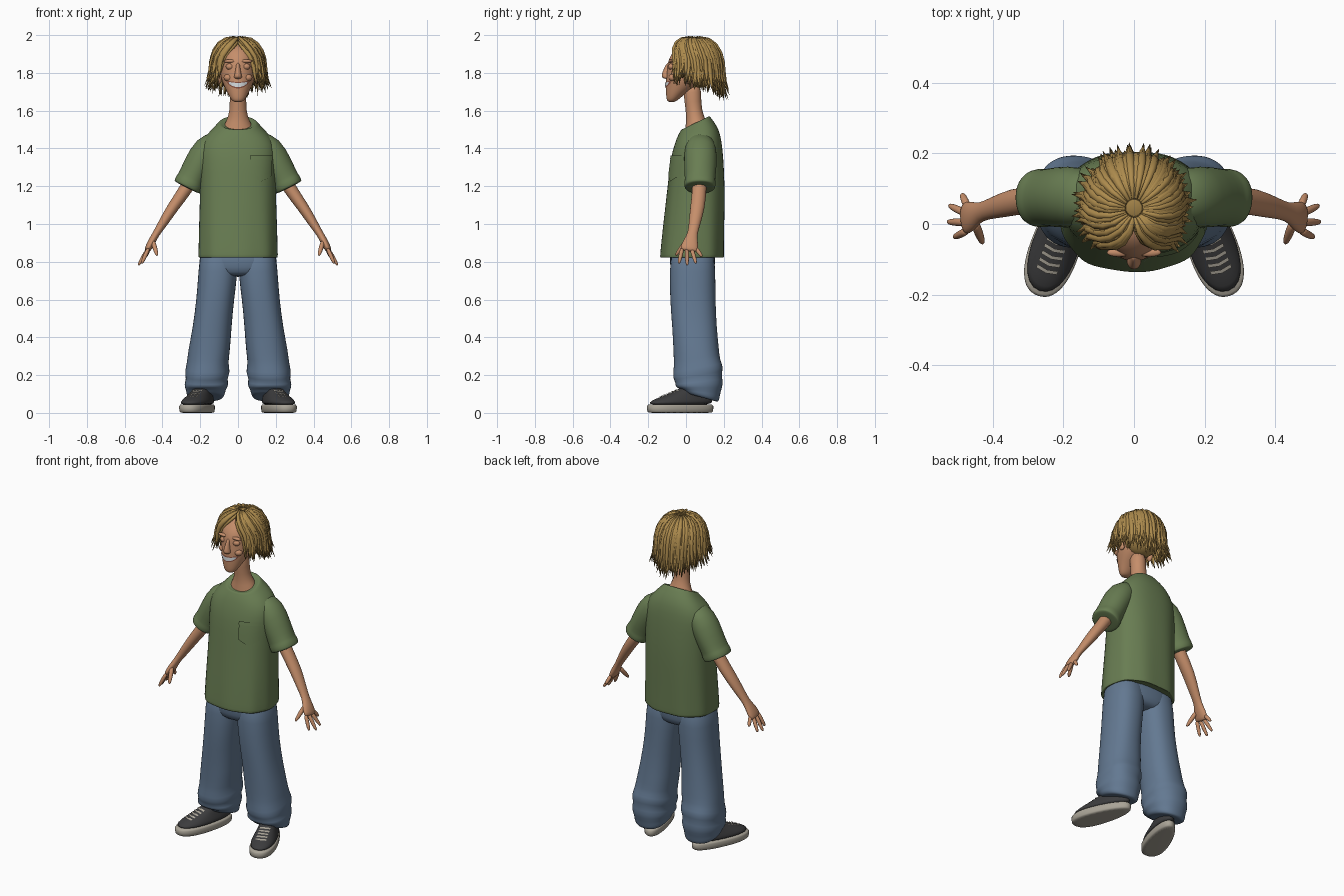
import bpy, bmesh, math, random
from math import sin, cos, pi
from mathutils import Vector, Matrix
from mathutils.bvhtree import BVHTree

random.seed(4)
X, Y, Z = Vector((1, 0, 0)), Vector((0, 1, 0)), Vector((0, 0, 1))
if "Cube" in bpy.data.objects:
    bpy.data.objects.remove(bpy.data.objects["Cube"])


def material(name, *rgb):
    m = bpy.data.materials.new(name)
    m.use_nodes = True
    m.diffuse_color = (*rgb, 1)
    m.node_tree.nodes["Principled BSDF"].inputs["Base Color"].default_value = (*rgb, 1)
    return m


SKIN = material("tan skin", .56, .27, .145)
HAIR = material("sandy hair", .42, .26, .075)
GREEN = material("green cotton", .14, .205, .085)
DENIM = material("blue denim", .125, .19, .285)
BLACK = material("charcoal canvas", .045, .045, .047)
RUBBER = material("pale rubber", .4, .37, .31)
LIP = material("lip brown", .25, .08, .05)
TOOTH = material("tooth white", .68, .72, .74)


def tube(bm, rings, normal=None, ref=Y, sides=16, power=2, fold=None):
    """Loft rings (centre, radius across, radius along ref, tilt) and cap both ends."""
    loops = []
    for i, (c, ra, rb, *tilt) in enumerate(rings):
        a, b = Vector(rings[max(i - 1, 0)][0]), Vector(rings[min(i + 1, len(rings) - 1)][0])
        n = normal or (b - a).normalized()
        v = (ref - n * ref.dot(n)).normalized()
        u = v.cross(n)
        loop = []
        for k in range(sides):
            t = 2 * pi * k / sides
            ct, st = [math.copysign(abs(q) ** (2 / power), q) for q in (cos(t), sin(t))]
            f = 1 + (fold(t, c[2]) if fold else 0)
            p = Vector(c) + u * (ra * ct * f) + v * (rb * st * f)
            p += n * ((tilt[0] if tilt else 0) * st)
            loop.append(bm.verts.new(p))
        loops.append(loop)
    for a, b in zip(loops, loops[1:]):
        for k in range(sides):
            j = (k + 1) % sides
            bm.faces.new((a[k], a[j], b[j], b[k]))
    bm.faces.new(loops[0][::-1])
    bm.faces.new(loops[-1])


def finish(bm, name, mat, mirror=False, subsurf=0):
    me = bpy.data.meshes.new(name)
    bmesh.ops.recalc_face_normals(bm, faces=bm.faces)
    for f in bm.faces:
        f.smooth = True
    bm.to_mesh(me)
    bm.free()
    me.materials.append(mat)
    ob = bpy.data.objects.new(name, me)
    bpy.context.collection.objects.link(ob)
    if mirror:
        ob.modifiers.new("mirror", "MIRROR").use_mirror_merge = False
    if subsurf:
        s = ob.modifiers.new("smooth", "SUBSURF")
        s.levels = s.render_levels = subsurf
    return ob


def loft(name, mat, rings, mirror=False, subsurf=1, **kw):
    bm = bmesh.new()
    tube(bm, rings, **kw)
    return finish(bm, name, mat, mirror, subsurf)


def stack(rows):
    """Horizontal rings from rows of z, x, y, x radius, y radius, tilt."""
    return [((x, y, z), rx, ry, t) for z, x, y, rx, ry, t in rows]


def ball(name, mat, centre, radii, mirror=False):
    bm = bmesh.new()
    bmesh.ops.create_uvsphere(bm, u_segments=20, v_segments=12, radius=1,
                              matrix=Matrix.Translation(centre) @ Matrix.Diagonal((*radii, 1)))
    return finish(bm, name, mat, mirror)


def patch(name, mat, target, start, ray, lift, nu=14, nv=4, mirror=False):
    """Thin sheet laid on a target: start(u, v) gives the ray origins."""
    bpy.context.view_layer.update()
    tree = BVHTree.FromObject(target, bpy.context.evaluated_depsgraph_get())
    bm = bmesh.new()
    grid = []
    for i in range(nu + 1):
        row = []
        for j in range(nv + 1):
            hit = tree.ray_cast(start(i / nu, j / nv), ray)[0]
            row.append(bm.verts.new(hit - ray * lift) if hit else None)
        grid.append(row)
    for i in range(nu):
        for j in range(nv):
            q = (grid[i][j], grid[i + 1][j], grid[i + 1][j + 1], grid[i][j + 1])
            if all(q):
                bm.faces.new(q)
    return finish(bm, name, mat, mirror)


# T-shirt: body with hem and collar, sleeves with cuffs, chest pocket
shirt = loft("shirt_body", GREEN, stack([
    (.835, 0, .033, .19, .15, 0), (.82, 0, .033, .205, .165, 0), (.823, 0, .033, .211, .17, 0),
    (.85, 0, .034, .21, .169, 0), (1.0, 0, .042, .207, .162, 0), (1.2, 0, .055, .2, .152, 0),
    (1.35, 0, .058, .203, .14, 0), (1.43, 0, .065, .2, .125, .005), (1.49, 0, .065, .15, .108, .02),
    (1.528, 0, .052, .105, .08, .034), (1.54, 0, .05, .094, .073, .035), (1.525, 0, .05, .08, .062, .035)]),
    normal=Z, sides=32, power=2.4,
    fold=lambda t, z: .018 * max(0, 1.35 - z) * 2 * sin(9 * t + 3 * z))
loft("sleeves", GREEN, [
    ((.09, .075, 1.455), .05, .06), ((.16, .077, 1.405), .083, .09), ((.215, .076, 1.3), .079, .086),
    ((.25, .074, 1.232), .075, .081), ((.253, .074, 1.226), .08, .085), ((.268, .073, 1.198), .08, .085),
    ((.27, .073, 1.194), .075, .08), ((.271, .073, 1.192), .055, .06)], mirror=True, sides=20,
    fold=lambda t, z: .02 * sin(4 * t + 30 * z))
patch("chest_pocket", GREEN, shirt,
      lambda u, v: Vector((.065 + .115 * u, -1, 1.355 - v * (.1 + .03 * (1 - abs(2 * u - 1))))), Y, .008)
patch("pocket_hem", GREEN, shirt, lambda u, v: Vector((.063 + .119 * u, -1, 1.362 - .02 * v)), Y, .0095)

# Jeans: seat and two bunched legs
loft("jeans_seat", DENIM, stack([
    (.72, 0, .035, .1, .08, 0), (.74, 0, .035, .18, .115, 0), (.8, 0, .034, .203, .122, 0),
    (.9, 0, .035, .2, .12, 0)]), normal=Z, sides=24, power=2.5)
loft("jeans_legs", DENIM, stack([
    (.9, .1, .035, .1, .115, 0), (.75, .105, .035, .105, .122, 0), (.6, .12, .035, .1, .121, 0),
    (.45, .138, .045, .103, .118, 0), (.32, .153, .055, .112, .121, .01), (.26, .162, .06, .109, .122, .02),
    (.215, .163, .064, .123, .137, .03), (.18, .168, .066, .107, .12, .02), (.148, .168, .068, .121, .13, .01),
    (.118, .17, .073, .103, .108, -.01), (.1, .17, .077, .104, .1, -.02),
    (.08, .17, .08, .09, .092, -.025), (.085, .17, .08, .07, .07, -.02)]),
    mirror=True, normal=Z, sides=24, power=2.3,
    fold=lambda t, z: .022 * max(0, 1 - z) * sin(3 * t + 24 * z))

# Shoes: sole, upper and laces, toes turned outward
SHOE = Matrix.Translation((.21, -.03, 0)) @ Matrix.Rotation(math.radians(20), 4, "Z")


def shoe(name, mat, rows, power):
    bm = bmesh.new()
    tube(bm, stack(rows), normal=Z, sides=28, power=power)
    for v in bm.verts:
        v.co.x *= 1 - 1.1 * v.co.y
    bm.transform(SHOE)
    return finish(bm, name, mat, True, 1)


shoe("shoe_soles", RUBBER, [(0, 0, 0, .06, .175, 0), (.001, 0, 0, .069, .185, 0), (.042, 0, 0, .07, .186, 0),
                            (.046, 0, 0, .066, .182, 0)], 2.3)
upper = shoe("shoe_uppers", BLACK, [
    (.04, 0, 0, .066, .18, 0), (.06, 0, .004, .067, .176, .003), (.08, 0, .016, .06, .155, .006),
    (.105, 0, .045, .05, .115, .006), (.13, 0, .075, .045, .08, .005), (.15, 0, .09, .04, .065, 0)], 2.2)
for n in range(5):
    patch("shoe_lace", RUBBER, upper, lambda u, v, n=n: SHOE @ Vector(
        ((u - .5) * .062, -.022 - .021 * n - .01 * v + .012 * abs(u - .5), 1)), -Z, .005, 8, 2, True)

# Arms, hands and fingers
bm = bmesh.new()
tube(bm, [((.2, .075, 1.32), .04, .04), ((.27, .072, 1.19), .036, .038), ((.345, .062, 1.09), .031, .04),
          ((.4, .045, 1.0), .025, .031), ((.436, .034, .945), .018, .025), ((.455, .025, .91), .021, .04),
          ((.474, .017, .873), .019, .048), ((.482, .014, .855), .014, .043)])
for base_y, tip in [(.05, (.487, .085, .827)), (.028, (.524, .053, .79)), (.004, (.528, .006, .78)),
                    (-.019, (.51, -.038, .79))]:
    a, b = Vector((.472, base_y, .875)), Vector(tip)
    tube(bm, [(a, .012, .013), (a.lerp(b, .5), .012, .012), (a.lerp(b, .85), .01, .01), (b, .005, .005)], sides=8)
a, b = Vector((.452, .008, .915)), Vector((.428, -.056, .832))
tube(bm, [(a, .014, .016), (a.lerp(b, .5), .014, .014), (a.lerp(b, .85), .011, .011), (b, .005, .005)], sides=8)
finish(bm, "arms_and_hands", SKIN, True, 1)

# Neck and head
loft("neck", SKIN, stack([
    (1.47, 0, .055, .1, .07, .02), (1.525, 0, .052, .075, .057, .02), (1.57, 0, .047, .05, .045, .01),
    (1.64, 0, .036, .042, .043, 0), (1.76, 0, .03, .05, .055, 0)]), normal=Z)
head = loft("head", SKIN, stack([
    (1.645, 0, -.077, .018, .014, 0), (1.655, 0, -.073, .035, .03, 0), (1.69, 0, -.055, .054, .051, 0),
    (1.73, 0, -.022, .074, .086, 0), (1.77, 0, 0, .091, .106, 0), (1.82, 0, .018, .096, .119, 0),
    (1.87, 0, .03, .1, .126, 0), (1.92, 0, .045, .095, .11, 0), (1.955, 0, .055, .06, .07, 0)]),
    normal=Z, sides=24, subsurf=2)
loft("nose", SKIN, stack([
    (1.768, 0, -.098, .013, .012, 0), (1.775, 0, -.105, .023, .025, 0), (1.795, 0, -.104, .018, .025, 0),
    (1.83, 0, -.094, .011, .02, 0), (1.855, 0, -.085, .01, .015, 0)]), normal=Z, subsurf=2)
ball("ears", SKIN, (.1, .015, 1.775), (.015, .022, .034), True)
ball("cheeks", SKIN, (.05, -.07, 1.775), (.026, .022, .02), True)
ball("eyelids", SKIN, (.041, -.077, 1.833), (.024, .017, .017), True)
ball("brow_ridges", SKIN, (.043, -.081, 1.862), (.034, .012, .009), True)


def grin(width, height, low):
    def start(u, v):
        x, s = width * (2 * u - 1), math.sqrt(max(0, 1 - (2 * u - 1) ** 2))
        return Vector((x, -1, 1.735 - low + 5 * x * x + height * s * (2 * v - 1)))
    return start


patch("lips", LIP, head, grin(.06, .017, 0), Y, .003)
patch("teeth", TOOTH, head, grin(.052, .011, -.001), Y, .006)

# Hair: scalp cap and layered tapering locks swept from a centre parting
ball("scalp_hair", HAIR, (0, .065, 1.85), (.116, .12, .13))
bm = bmesh.new()
widths = [.35, .75, 1, 1.05, 1, .85, .5, .06]
for size, count, wide in [(.92, 56, .02), (1, 64, .0155), (1.02, 40, .012)]:
    for i in range(count):
        a = -pi + 2 * pi * (i + .5) / count + random.uniform(-.04, .04)
        end = math.copysign(.72 + abs(a) * (pi - .72) / pi, a)
        reach = 1.95 + .62 * abs(a) / pi + random.uniform(-.2, .17)
        scale, flick = size * random.uniform(.97, 1.02), random.uniform(-.05, .3)
        rings = []
        for k, w in enumerate(widths):
            t = k / (len(widths) - 1)
            phi = a + (end - a) * min(1, t * 1.6)
            th = .1 + t * (reach - .1)
            r = scale * sin(min(th, pi / 2)) ** .75 * (1 + flick * t ** 5)
            h = cos(th) * scale if th < pi / 2 else (pi / 2 - th)
            rings.append(((.138 * r * sin(phi), .045 - .146 * r * cos(phi), 1.828 + .158 * h),
                          .011 * w, wide * w))
        mid = (a + end) / 2
        tube(bm, rings, ref=Vector((cos(mid), sin(mid), 0)), sides=6)
finish(bm, "hair_locks", HAIR)
